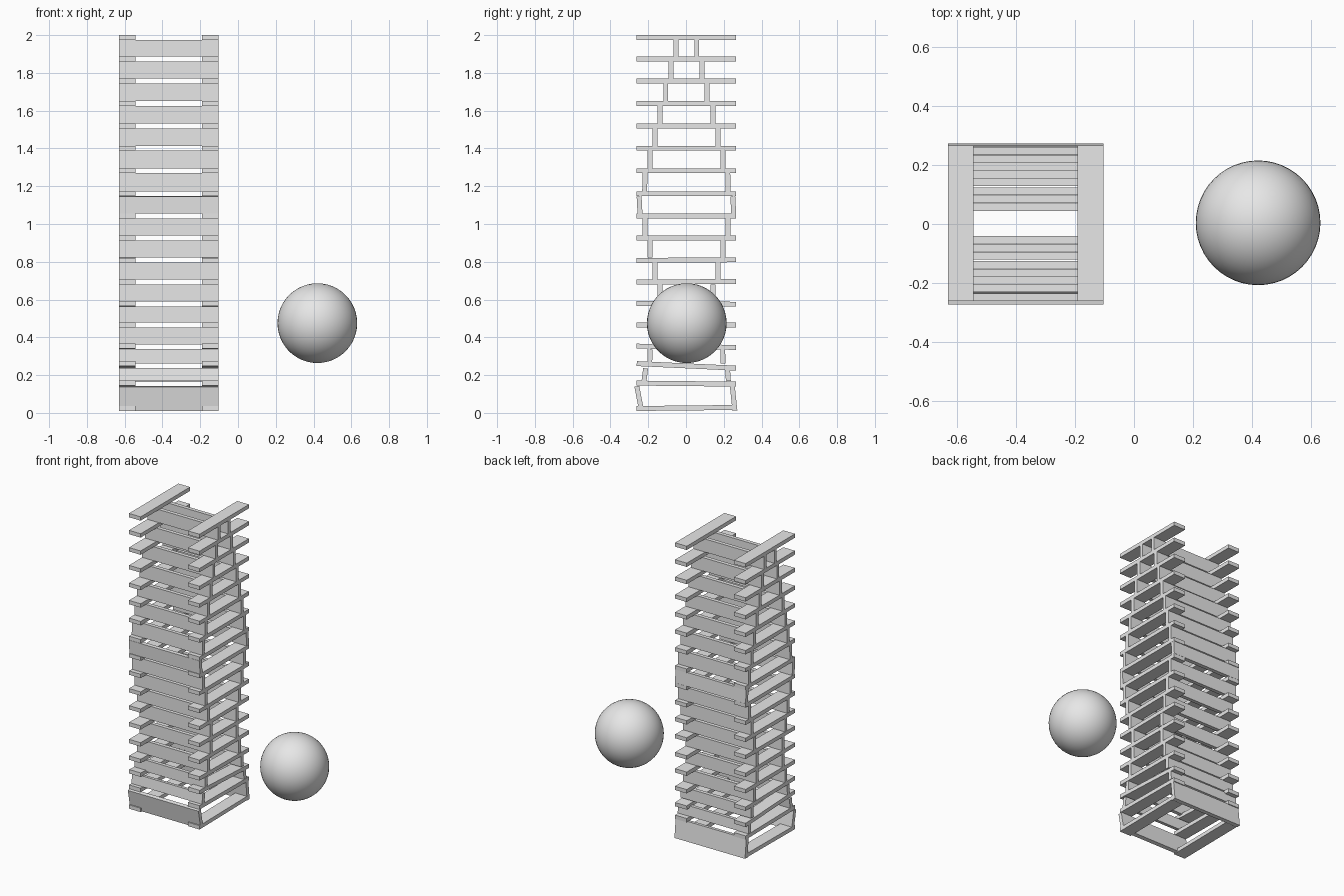
import bpy, math

if "Cube" in bpy.data.objects:
    bpy.data.objects.remove(bpy.data.objects["Cube"])

grey = bpy.data.materials.new("light grey")
grey.diffuse_color = (0.8, 0.8, 0.8, 1)
grey.use_nodes = True
grey.node_tree.nodes["Principled BSDF"].inputs["Base Color"].default_value = grey.diffuse_color

CX = -0.367          # tower centre in x
LENGTH, WIDTH, THICK = 0.526, 0.087, 0.026


def plank(name, centre, size, tilt_x=0.0, tilt_y=0.0):
    bpy.ops.mesh.primitive_cube_add(size=1, location=centre,
                                    rotation=(math.radians(tilt_x), math.radians(tilt_y), 0))
    ob = bpy.context.object
    ob.name = name
    ob.scale = size
    ob.data.materials.append(grey)
    return ob


# Centre height of each pair of flat planks, from the ground up
levels = [0.026, 0.155, 0.249, 0.350, 0.465, 0.577, 0.694, 0.809, 0.926,
          1.043, 1.160, 1.282, 1.401, 1.518, 1.637, 1.757, 1.873, 1.987]
# Slight lean of the settled lower planks, in degrees about x
lean = {0: 0.6, 1: -0.6, 2: -2.6, 3: -0.7, 5: -0.4, 6: 0.4, 7: 0.4}

# Flat planks running front to back, one on each side
for i, z in enumerate(levels):
    for side, label in ((-1, "left"), (1, "right")):
        x = CX + side * (LENGTH - WIDTH) / 2
        plank(f"flat_plank_{label}_{i}", (x, 0.002, z),
              (WIDTH, LENGTH, THICK), lean.get(i, 0))

# Half spacing of each pair of upright planks, from the ground up
spread = [0.250, 0.220, 0.193, 0.167, 0.140, 0.140, 0.167, 0.193, 0.220,
          0.248, 0.220, 0.193, 0.167, 0.140, 0.109, 0.082, 0.055]
# Lean of the (front, back) upright planks where the tower has shifted
upright_lean = {0: (11, 6), 1: (-7, 4), 2: (-2, 1), 9: (3, 3), 10: (-1, 1)}

# Upright planks standing on edge across the tower
for i, half in enumerate(spread):
    low, high = levels[i] + THICK / 2, levels[i + 1] - THICK / 2
    if i == 0:
        low = 0.012      # the lowest pair has slipped down to the ground
    for k, (side, label) in enumerate(((-1, "front"), (1, "back"))):
        plank(f"upright_plank_{label}_{i}",
              (CX, 0.002 + side * half, (low + high) / 2),
              (LENGTH, THICK, high - low), upright_lean.get(i, (0, 0))[k])

# Ball hovering beside the tower
bpy.ops.mesh.primitive_uv_sphere_add(segments=48, ring_count=24, radius=0.211,
                                     location=(0.42, 0.004, 0.475))
ball = bpy.context.object
ball.name = "ball"
ball.data.materials.append(grey)
bpy.ops.object.shade_smooth()
